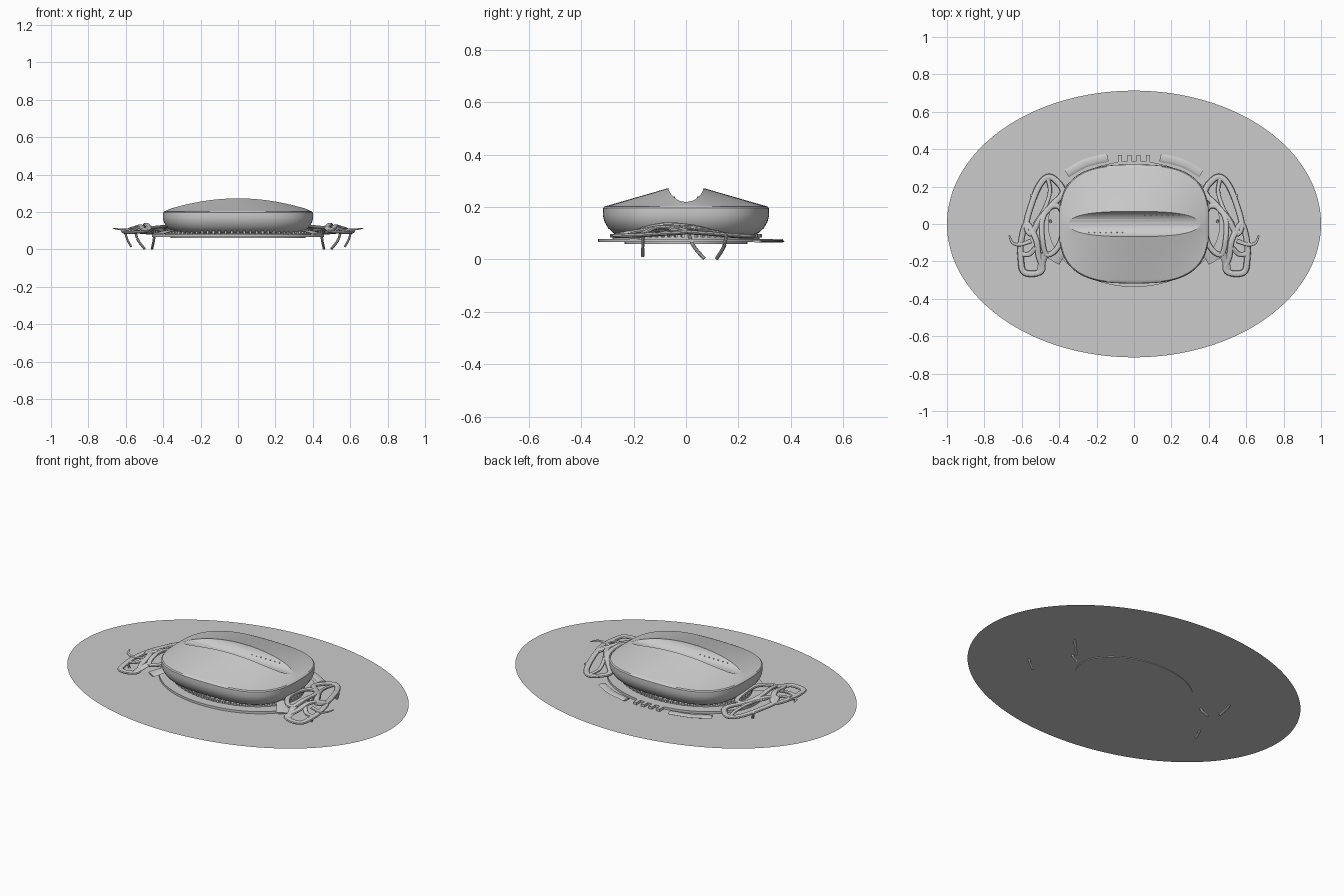
import bpy, bmesh, math
from mathutils import Vector, Matrix

if "Cube" in bpy.data.objects:
    bpy.data.objects.remove(bpy.data.objects["Cube"])

def finish(name, bm, smooth=True):
    bmesh.ops.recalc_face_normals(bm, faces=bm.faces)
    me = bpy.data.meshes.new(name)
    bm.to_mesh(me)
    bm.free()
    ob = bpy.data.objects.new(name, me)
    bpy.context.collection.objects.link(ob)
    if smooth:
        bpy.ops.object.select_all(action='DESELECT')
        ob.select_set(True)
        bpy.context.view_layer.objects.active = ob
        bpy.ops.object.shade_smooth_by_angle(angle=math.radians(35))
    return ob

def oval(a, b, n=96, p=2.0):
    pts = []
    for i in range(n):
        t = 2 * math.pi * i / n
        c, s = math.cos(t), math.sin(t)
        pts.append((a * math.copysign(abs(c) ** (2 / p), c),
                    b * math.copysign(abs(s) ** (2 / p), s)))
    return pts

def bridge(bm, r0, r1):
    n = len(r0)
    for i in range(n):
        bm.faces.new((r0[i], r0[(i + 1) % n], r1[(i + 1) % n], r1[i]))

def oval_plate(name, a, b, z0, z1):
    bm = bmesh.new()
    lo, hi = [[bm.verts.new((x, y, z)) for x, y in oval(a, b)] for z in (z0, z1)]
    bridge(bm, lo, hi)
    bm.faces.new(lo)
    bm.faces.new(hi)
    return finish(name, bm)

def spline(pts, closed, steps=8):
    """Catmull-Rom through tuples of any length."""
    n, out = len(pts), []
    get = (lambda i: pts[i % n]) if closed else (lambda i: pts[max(0, min(n - 1, i))])
    for i in range(n if closed else n - 1):
        for k in range(steps):
            t = k / steps
            out.append(tuple(0.5 * (2 * b + (c - a) * t + (2 * a - 5 * b + 4 * c - d) * t * t
                       + (3 * b - a - 3 * c + d) * t ** 3)
                       for a, b, c, d in zip(get(i - 1), get(i), get(i + 1), get(i + 2))))
    if not closed:
        out.append(tuple(pts[-1]))
    return out

def strand(name, pts, width, thick, closed=False, side=1, taper=False, n=10):
    """Sweep an elliptical section along a 3D path."""
    path = [Vector((x * side, y, z)) for x, y, z in spline(pts, closed)]
    m = len(path)
    bm, rings = bmesh.new(), []
    for i, p in enumerate(path):
        q0 = path[i - 1] if (closed or i) else p
        q1 = path[(i + 1) % m] if (closed or i < m - 1) else p
        d = (q1 - q0).normalized()
        u = d.cross(Vector((0, 0, 1)) if abs(d.z) < 0.9 else Vector((0, 1, 0))).normalized()
        v = u.cross(d)
        k = 1 - 0.7 * i / m if taper else 1
        rings.append([bm.verts.new(p + k * (u * width / 2 * math.cos(a) + v * thick / 2 * math.sin(a)))
                      for a in (2 * math.pi * j / n for j in range(n))])
    for r0, r1 in zip(rings, rings[1:]):
        bridge(bm, r0, r1)
    if closed:
        bridge(bm, rings[-1], rings[0])
    else:
        bm.faces.new(rings[0])
        bm.faces.new(rings[-1])
    return finish(name, bm)

# thin ground disc
bm = bmesh.new()
bm.faces.new([bm.verts.new((x, y, 0.064)) for x, y in oval(1.0, 0.713, 128)])
finish("ground_disc", bm, False)

# base plates under the hull
oval_plate("base_core", 0.36, 0.235, 0.06, 0.095)
oval_plate("base_plate", 0.46, 0.337, 0.066, 0.079)
oval_plate("base_collar", 0.39, 0.28, 0.078, 0.086)

# comb of teeth around the collar
bm = bmesh.new()
for i in range(72):
    t = 2 * math.pi * i / 72
    mat = (Matrix.Translation((0.375 * math.cos(t), 0.275 * math.sin(t), 0.09))
           @ Matrix.Rotation(math.atan2(0.375 * math.sin(t), 0.275 * math.cos(t)), 4, 'Z')
           @ Matrix.Diagonal((0.03, 0.012, 0.014, 1)))
    bmesh.ops.create_cube(bm, size=1, matrix=mat)
finish("collar_teeth", bm, False)

# rear tabs of the base plate
bm = bmesh.new()
for x in (-0.075, -0.025, 0.025, 0.075):
    bmesh.ops.create_cube(bm, size=1, matrix=Matrix.Translation((x, 0.35, 0.072))
                          @ Matrix.Diagonal((0.022, 0.04, 0.014, 1)))
finish("rear_pins", bm, False)
for s in (1, -1):
    strand("rear_lip", [(0.36, 0.27, 0.07), (0.26, 0.325, 0.07), (0.14, 0.355, 0.07)],
           0.045, 0.01, side=s)

# hull: bowl sides and a peaked roof
A, B, P, N = 0.402, 0.318, 2.9, 128
bm, rings = bmesh.new(), []
for z, d in ((0.088, 0.075), (0.092, 0.058), (0.103, 0.038), (0.12, 0.02),
             (0.145, 0.006), (0.17, 0), (0.196, 0.001), (0.202, 0.006)):
    rings.append([bm.verts.new((x, y, z)) for x, y in oval(A - d, B - d, N, P)])
for k in range(1, 25):
    f = 1 - k / 25
    ring = []
    for x, y in oval((A - 0.006) * f, (B - 0.006) * f, N, P):
        u = abs(x) / (A - 0.006)
        ylim = (B - 0.006) * (1 - u ** P) ** (1 / P)
        ring.append(bm.verts.new((x, y, 0.202 + 0.09 * (1 - u * u) * (1 - min(1, abs(y) / ylim)))))
    rings.append(ring)
for r0, r1 in zip(rings, rings[1:]):
    bridge(bm, r0, r1)
bm.faces.new(rings[0])
top = bm.verts.new((0, 0, 0.292))
for i in range(N):
    bm.faces.new((rings[-1][i], rings[-1][(i + 1) % N], top))
hull = finish("hull", bm)

# rounded slot cut along the roof
bm = bmesh.new()
bmesh.ops.create_cone(bm, cap_ends=True, segments=64, radius1=0.07, radius2=0.07, depth=1.2,
                      matrix=Matrix.Translation((0, 0, 0.29)) @ Matrix.Rotation(math.pi / 2, 4, 'Y'))
cutter = finish("slot_cutter", bm, False)
mod = hull.modifiers.new("slot", 'BOOLEAN')
mod.operation, mod.object, mod.solver = 'DIFFERENCE', cutter, 'EXACT'
bpy.context.view_layer.objects.active = hull
bpy.ops.object.modifier_apply(modifier="slot")
bpy.data.objects.remove(cutter, do_unlink=True)
bpy.ops.object.select_all(action='DESELECT')
hull.select_set(True)
bpy.ops.object.shade_smooth_by_angle(angle=math.radians(35))

# rows of studs in the slot walls
bm = bmesh.new()
for s in (1, -1):
    for i in range(7):
        bmesh.ops.create_icosphere(bm, subdivisions=1, radius=0.004, matrix=Matrix.Translation(
            (s * (0.06 + 0.03 * i), s * 0.045, 0.237)))
finish("slot_studs", bm)

# openwork side wings, arched in height
def wz(x, y):
    return 0.088 + 0.05 * math.exp(-((y + 0.05) / 0.15) ** 2 - ((x - 0.46) / 0.12) ** 2)

def lift(pts):
    return [(x, y, wz(x, y)) for x, y in pts]

upper_loop = [(0.38, 0.17), (0.42, 0.235), (0.465, 0.25), (0.51, 0.2), (0.55, 0.1),
              (0.575, 0.0), (0.55, -0.05), (0.5, 0.03), (0.44, 0.1)]
lower_loop = [(0.575, 0.0), (0.605, -0.1), (0.605, -0.19), (0.59, -0.255), (0.53, -0.265),
              (0.49, -0.24), (0.51, -0.17), (0.525, -0.08)]
inner_loop = [(0.39, 0.08), (0.45, 0.09), (0.49, 0.02), (0.49, -0.08), (0.47, -0.16),
              (0.42, -0.14), (0.385, -0.06)]
for s in (1, -1):
    strand("wing_upper_loop", lift(upper_loop), 0.034, 0.018, True, s)
    strand("wing_lower_loop", lift(lower_loop), 0.034, 0.018, True, s)
    strand("wing_inner_loop", lift(inner_loop), 0.03, 0.018, True, s)
    strand("wing_rib", lift([(0.46, 0.24), (0.45, 0.17), (0.48, 0.08), (0.53, 0.0)]), 0.022, 0.014, side=s)
    strand("wing_brace", lift([(0.47, -0.15), (0.49, -0.2), (0.5, -0.25)]), 0.04, 0.016, side=s)
    strand("wing_cross", lift([(0.52, -0.12), (0.56, -0.16), (0.6, -0.16)]), 0.028, 0.014, side=s)
    strand("wing_vane", [(0.36, -0.1, 0.1), (0.4, -0.15, 0.092), (0.43, -0.2, 0.082)], 0.07, 0.01, side=s)
    strand("wing_horn", [(0.55, -0.09, 0.105), (0.61, -0.11, 0.105), (0.65, -0.1, 0.11), (0.667, -0.06, 0.113)],
           0.026, 0.014, side=s, taper=True)
    # three curved legs
    strand("front_leg", [(0.605, -0.165, 0.1), (0.593, -0.165, 0.055), (0.57, -0.165, 0.012)],
           0.012, 0.012, side=s)
    strand("middle_leg", [(0.445, 0.01, 0.1), (0.45, 0.03, 0.05), (0.46, 0.07, 0.003)],
           0.014, 0.014, side=s)
    strand("rear_leg", [(0.55, 0.155, 0.1), (0.535, 0.145, 0.05), (0.5, 0.117, 0.003)],
           0.014, 0.014, side=s)
